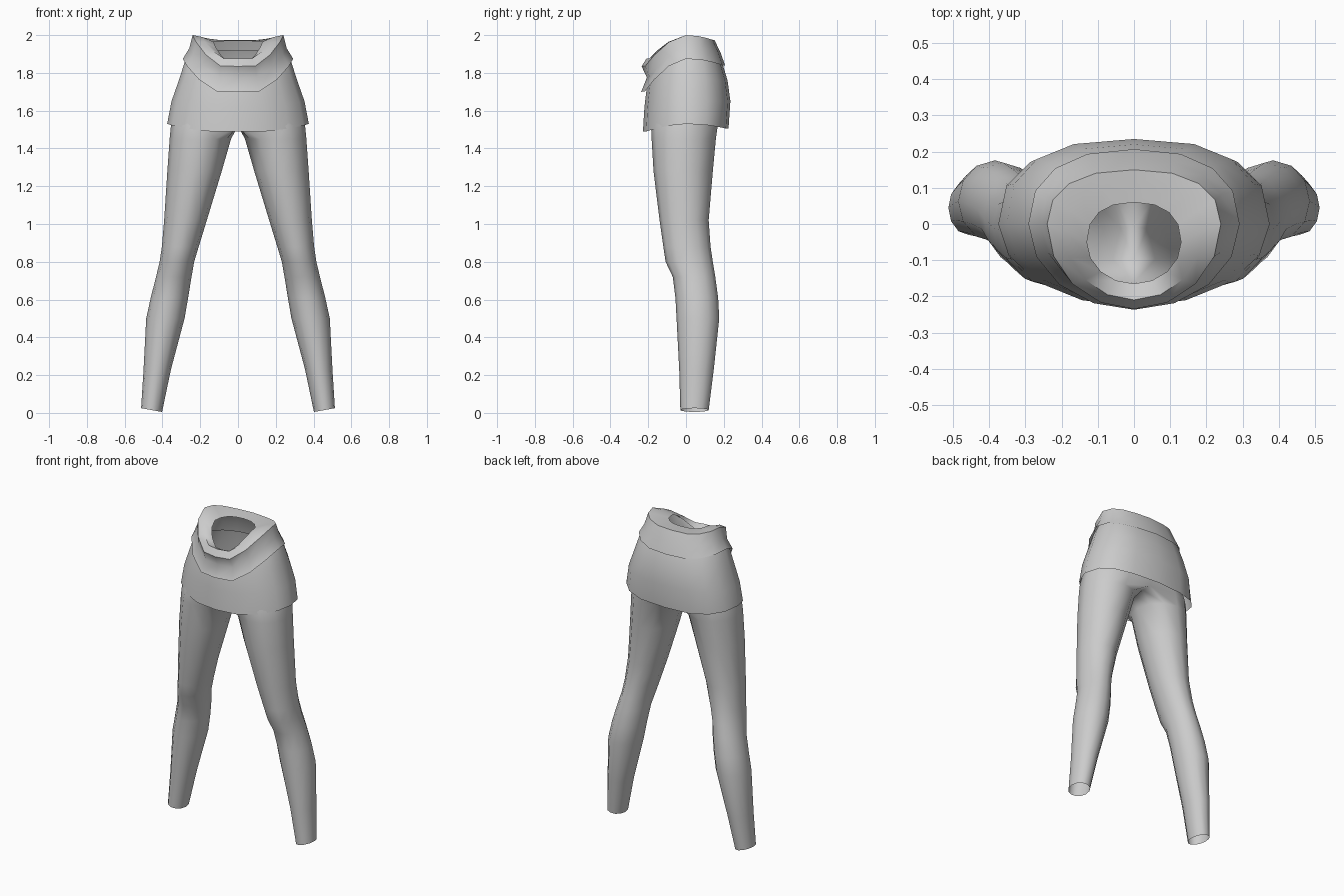
import bpy
import bmesh
import math

if "Cube" in bpy.data.objects:
    bpy.data.objects.remove(bpy.data.objects["Cube"])

grey = bpy.data.materials.new("light grey cloth")
grey.diffuse_color = (0.6, 0.6, 0.6, 1)
grey.use_nodes = True
grey.node_tree.nodes["Principled BSDF"].inputs["Base Color"].default_value = grey.diffuse_color


def spow(v, e):
    return math.copysign(abs(v) ** e, v)


def finish(name, bm, angle=50):
    bmesh.ops.recalc_face_normals(bm, faces=bm.faces)
    me = bpy.data.meshes.new(name)
    bm.to_mesh(me)
    bm.free()
    ob = bpy.data.objects.new(name, me)
    bpy.context.collection.objects.link(ob)
    me.materials.append(grey)
    bpy.ops.object.select_all(action='DESELECT')
    ob.select_set(True)
    bpy.context.view_layer.objects.active = ob
    bpy.ops.object.shade_smooth_by_angle(angle=math.radians(angle))
    return ob


def bridge(bm, a, b, closed=True):
    n = len(a)
    for i in range(n if closed else n - 1):
        j = (i + 1) % n
        bm.faces.new((a[i], a[j], b[j], b[i]))


def band(name, rings, n=16, back_pow=1.0):
    """Loft of rings: half width, centre y, front y, back y, z front, z side, z back."""
    bm = bmesh.new()
    prev = None
    for hx, cy, yf, yb, zf, zs, zb in rings:
        ring = []
        for i in range(n):
            a = 2 * math.pi * i / n
            c, s = math.cos(a), math.sin(a)
            e = back_pow if s > 0 else 1.0
            y = cy + spow(s, e) * (yb - cy if s > 0 else cy - yf)
            t = min(1, abs(s) * 1.08) ** 1.7
            z = zs + ((zb if s > 0 else zf) - zs) * t
            ring.append(bm.verts.new((hx * spow(c, e), y, z)))
        if prev:
            bridge(bm, prev, ring)
        prev = ring
    return finish(name, bm)


# Skirt, open at hem and waist
band("skirt", [
    (0.375, 0.0, -0.228, 0.225, 1.49, 1.53, 1.505),
    (0.352, 0.0, -0.220, 0.235, 1.62, 1.65, 1.65),
    (0.310, 0.0, -0.208, 0.220, 1.72, 1.77, 1.76),
    (0.275, 0.0, -0.195, 0.190, 1.78, 1.88, 1.86),
    (0.245, 0.0, -0.185, 0.160, 1.82, 1.93, 1.92),
], back_pow=0.78)

# Draped waist sash with a rolled collar and an open centre
band("waist_sash", [
    (0.292, 0.0, -0.237, 0.207, 1.70, 1.875, 1.84),
    (0.258, 0.0, -0.207, 0.182, 1.775, 1.93, 1.91),
    (0.240, 0.0, -0.235, 0.150, 1.835, 2.00, 1.975),
    (0.190, -0.02, -0.210, 0.110, 1.875, 1.99, 1.972),
    (0.130, -0.05, -0.165, 0.060, 1.855, 1.965, 1.968),
], back_pow=0.85)

# Leg rings: z, inner x, outer x, front y, back y
LEG = [
    (0.015, 0.402, 0.513, -0.03, 0.12),
    (0.23, 0.355, 0.50, -0.036, 0.147),
    (0.50, 0.283, 0.486, -0.05, 0.176),
    (0.61, 0.264, 0.462, -0.056, 0.17),
    (0.72, 0.246, 0.434, -0.07, 0.155),
    (0.80, 0.232, 0.415, -0.108, 0.142),
    (0.88, 0.208, 0.403, -0.12, 0.13),
    (1.02, 0.165, 0.391, -0.14, 0.12),
    (1.28, 0.086, 0.374, -0.172, 0.142),
    (1.45, 0.037, 0.362, -0.182, 0.158),
]
# Hip half rings: z, half width, front y, back y
HIPS = [(1.62, 0.335, -0.195, 0.19), (1.74, 0.30, -0.18, 0.175), (1.83, 0.26, -0.165, 0.155)]

# Tights: one leg and half the hips, mirrored across the centre
bm = bmesh.new()
N = 12
prev = None
for k, (z, xi, xo, yf, yb) in enumerate(LEG + [(1.52, 0.0, 0.355, -0.185, 0.168)]):
    ring = []
    for i in range(N):
        a = 2 * math.pi * i / N
        x = (xi + xo) / 2 + math.cos(a) * (xo - xi) / 2
        y = (yf + yb) / 2 + math.sin(a) * (yb - yf) / 2
        if k == len(LEG) and 4 <= i <= 8:
            x = 0.0                                   # crotch line
        tilt = 0.01 * math.cos(a) if k == 0 else 0.0  # slanted ankle
        ring.append(bm.verts.new((x, y, z + tilt)))
    if prev:
        bridge(bm, prev, ring)
    prev = ring
prev = [prev[i % N] for i in range(-4, 5)]
for z, hx, yf, yb in HIPS:
    half = []
    for i in range(-4, 5):
        a = math.radians(22.5 * i)
        x = 0.0 if abs(i) == 4 else hx * math.cos(a)
        half.append(bm.verts.new((x, (yf + yb) / 2 + math.sin(a) * (yb - yf) / 2, z)))
    bridge(bm, prev, half, closed=False)
    prev = half
tights = finish("tights", bm, 60)
mirror = tights.modifiers.new("mirror", 'MIRROR')
mirror.use_axis[0] = True
mirror.use_clip = True
mirror.merge_threshold = 0.001
bpy.ops.object.modifier_move_to_index(modifier="mirror", index=0)
